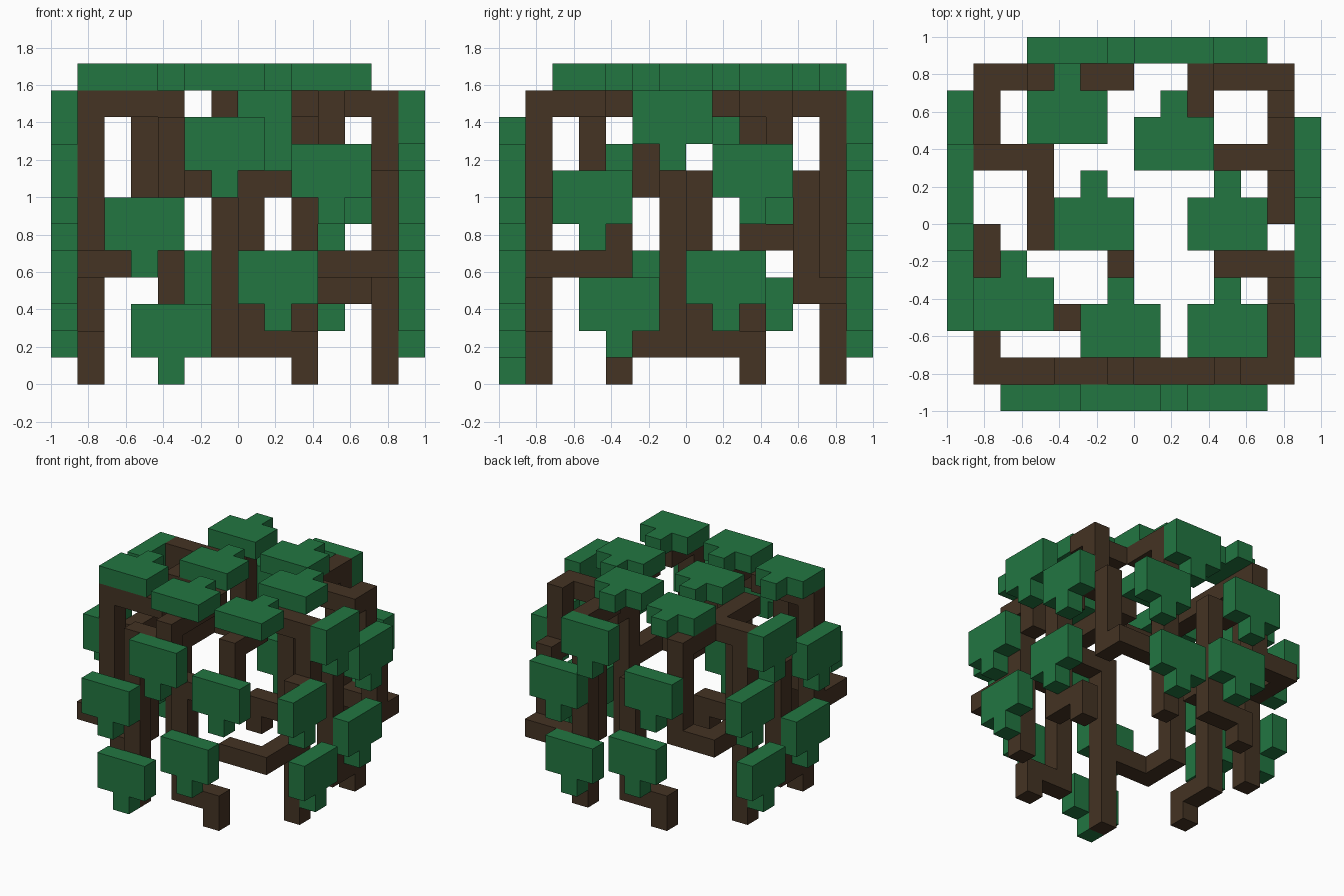
import bpy, bmesh, math
from mathutils import Vector

if "Cube" in bpy.data.objects:
    bpy.data.objects.remove(bpy.data.objects["Cube"])

U = 1 / 7          # one block
N = 14             # blocks across


def material(name, rgb):
    m = bpy.data.materials.new(name)
    m.diffuse_color = (*rgb, 1)
    m.use_nodes = True
    m.node_tree.nodes["Principled BSDF"].inputs["Base Color"].default_value = m.diffuse_color
    return m


BARK = material("bark_brown", (0.058, 0.033, 0.017))
LEAF = material("leaf_green", (0.016, 0.180, 0.053))
DIRS = [Vector(d) for d in ((1, 0, 0), (-1, 0, 0), (0, 1, 0), (0, -1, 0), (0, 0, 1), (0, 0, -1))]


def block_object(name, cells, mat):
    """Outer skin of a set of grid blocks, with flat areas merged."""
    cells = set(cells)
    bm = bmesh.new()
    for c in cells:
        for d in DIRS:
            if tuple(int(a + b) for a, b in zip(c, d)) in cells:
                continue
            mid = Vector(c) + Vector((0.5, 0.5, 0.5)) + d * 0.5
            s = Vector((d.y, d.z, d.x)) * 0.5
            t = d.cross(s)
            pts = [mid + s + t, mid - s + t, mid - s - t, mid + s - t]
            bm.faces.new([bm.verts.new(((p.x - N / 2) * U, (p.y - N / 2) * U, p.z * U)) for p in pts])
    bmesh.ops.remove_doubles(bm, verts=bm.verts, dist=1e-4)
    bmesh.ops.recalc_face_normals(bm, faces=bm.faces)
    bmesh.ops.dissolve_limit(bm, angle_limit=math.radians(1), verts=bm.verts, edges=bm.edges)
    me = bpy.data.meshes.new(name)
    bm.to_mesh(me)
    bm.free()
    me.materials.append(mat)
    ob = bpy.data.objects.new(name, me)
    bpy.context.collection.objects.link(ob)


def path(*pts):
    """Blocks along straight runs between corner points."""
    out = [pts[0]]
    for a, b in zip(pts, pts[1:]):
        n = max(abs(q - p) for p, q in zip(a, b))
        out += [tuple(p + (q - p) * s // n for p, q in zip(a, b)) for s in range(1, n + 1)]
    return out


# Side coordinates: u runs left to right seen from outside, depth d from outside, height k
SIDES = {
    "front": lambda u, d, k: (u, d, k),
    "right": lambda u, d, k: (13 - d, u, k),
    "back": lambda u, d, k: (13 - u, 13 - d, k),
    "left": lambda u, d, k: (d, 13 - u, k),
}


def side_path(side, *uk):
    return path(*[SIDES[side](u, 1, k) for u, k in uk])


# Trunks starting at the left leg of each side and reaching over the top
trunks = {
    "front": side_path("front", (4, 0), (4, 9), (6, 9), (6, 10)) + path((6, 1, 10), (6, 5, 10)),
    "right": side_path("right", (4, 0), (4, 7), (5, 7), (5, 10)) + path((12, 5, 10), (10, 5, 10), (10, 6, 10)),
    "back": side_path("back", (4, 0), (4, 10)) + path((9, 12, 10), (9, 10, 10)),
    "left": side_path("left", (4, 0), (4, 10)) + path((1, 9, 10), (3, 9, 10), (3, 6, 10), (4, 6, 10)),
}
# Branches from those trunks, around the corner and up the neighbouring side
branches = {
    "front": side_path("front", (4, 4), (1, 4)) + side_path("left", (12, 4), (10, 4), (10, 10))
    + path((1, 3, 10), (4, 3, 10)),
    "right": side_path("right", (4, 4), (1, 4)) + side_path("front", (12, 4), (10, 4)),
    "back": side_path("back", (4, 3), (1, 3)) + side_path("right", (12, 3), (11, 3), (11, 7), (10, 7), (10, 10))
    + path((12, 10, 10), (12, 9, 10), (10, 9, 10)),
    "left": side_path("left", (4, 5), (1, 5)) + side_path("back", (12, 5), (10, 5), (10, 10))
    + path((3, 12, 10), (3, 10, 10)),
}
for side in SIDES:
    block_object(side + "_trunk_and_branch", trunks[side] + branches[side], BARK)

# Bent trunks starting at the right leg of each side
for side in SIDES:
    cells = side_path(side, (9, 0), (9, 1), (7, 1), (7, 7), (8, 7))
    if side == "front":
        cells += side_path(side, (8, 7), (10, 7), (10, 10)) + path((10, 1, 10), (10, 3, 10))
    block_object(side + "_bent_trunk", cells, BARK)

# T-shaped leaf plates: (left u, lower k) of the 3 x 2 body, stem one below its middle
T_SHAPE = [(a, b) for a in range(3) for b in range(2)] + [(1, -1)]
side_leaves = {
    "front": [(2, 5), (3, 1), (5, 8), (7, 3), (9, 7)],
    "right": [(2, 6), (3, 2), (5, 9), (7, 3), (8, 7)],
    "back": [(2, 6), (3, 2), (4, 9), (7, 3), (8, 7)],
    "left": [(2, 6), (3, 2), (4, 9), (7, 3), (8, 7)],
}
for side, spots in side_leaves.items():
    for n, (u, k) in enumerate(spots, 1):
        block_object(f"{side}_leaf_{n}", [SIDES[side](u + a, 0, k + b) for a, b in T_SHAPE], LEAF)

# Top leaves, stems pointing to the back
top_leaves = [(3, 10), (7, 9), (4, 6), (9, 6), (1, 3), (5, 2), (9, 2)]
for n, (i, j) in enumerate(top_leaves, 1):
    block_object(f"top_leaf_{n}", [(i + a, j + 1 - b, 11) for a, b in T_SHAPE], LEAF)
